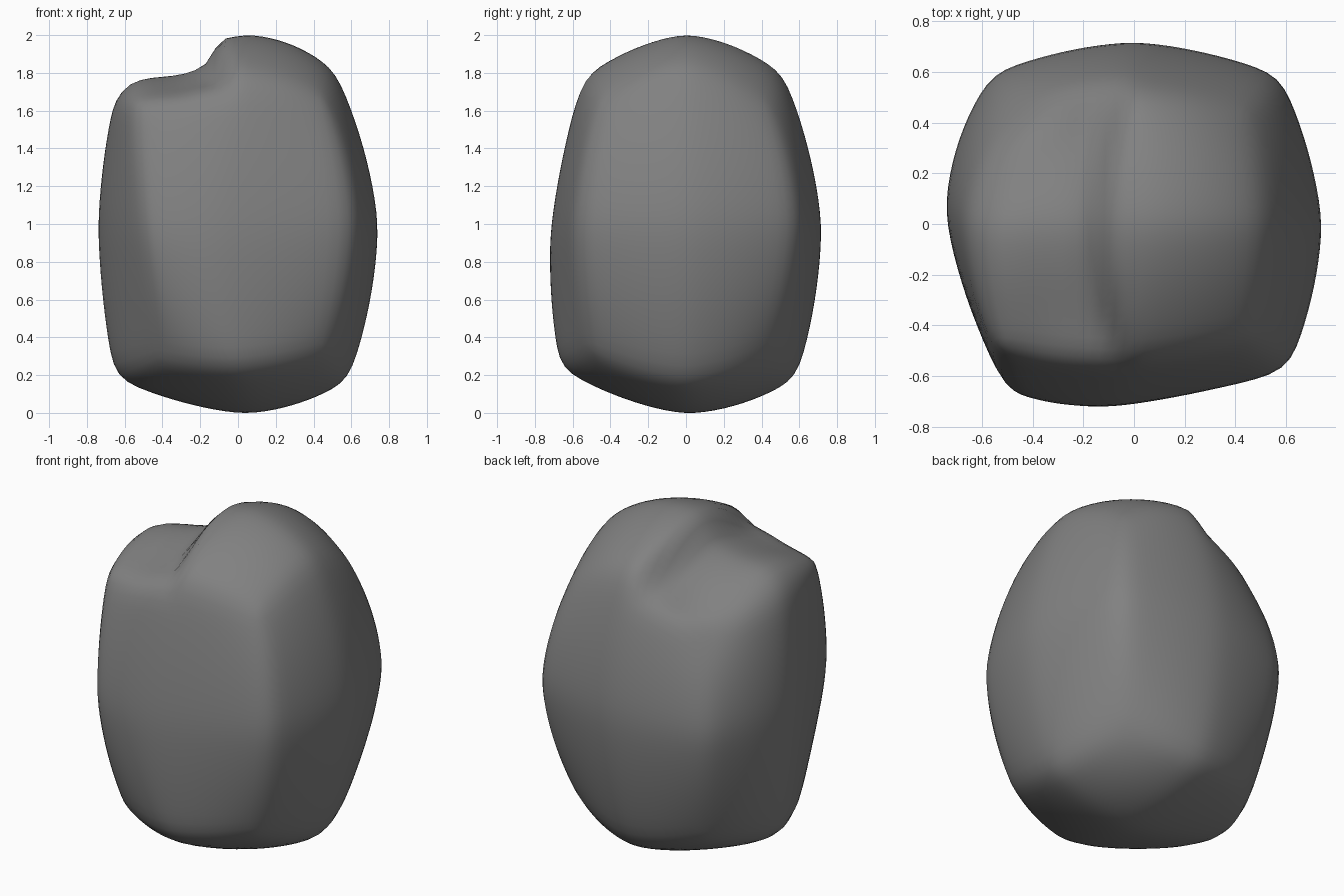
import bpy
import bmesh
from mathutils import Vector

default = bpy.data.objects.get("Cube")
if default:
    bpy.data.objects.remove(default, do_unlink=True)

# Control cage of the boulder: for each level, rows run front to back,
# and points in a row run from the right-hand wall (-x) to the left (+x)
BOTTOM = [
    [(-.41, -.51, .28), (0, -.67, .23), (.47, -.5, .32)],
    [(-.66, 0, .18), (.04, 0, -.012), (.59, 0, .17)],
    [(-.45, .46, .28), (0, .59, .18), (.44, .44, .33)],
]
MIDDLE = [
    [(-.5, -.66, .95), (-.1, -.72, .95), (.61, -.585, 1)],
    [(-.748, .05, 1), (0, 0, 1), (.748, 0, 1)],
    [(-.56, .6, .97), (0, .723, 1), (.58, .59, 1)],
]
TOP = [
    [(-.55, -.48, 1.67), (0, -.55, 1.78), (.46, -.45, 1.66)],
    [(-.64, 0, 1.75), (.04, 0, 2.013), (.52, 0, 1.81)],
    [(-.44, .43, 1.52), (0, .52, 1.8), (.45, .44, 1.62)],
]
CAGE = [BOTTOM, MIDDLE, TOP]


def weights(t):
    """Blend through three control points, slightly peaked at the middle one."""
    bend = .72 * t * t + .28 * abs(t)
    return ((bend - t) / 2, 1 - bend, (bend + t) / 2)


def cage_point(p):
    total = Vector((0, 0, 0))
    for level, wz in zip(CAGE, weights(p.z)):
        for row, wy in zip(level, weights(p.y)):
            for point, wx in zip(row, weights(p.x)):
                total += Vector(point) * (wx * wy * wz)
    return total


def ramp(low, high, value):
    t = min(max((value - low) / (high - low), 0), 1)
    return t * t * (3 - 2 * t)


# Boulder body: a finely divided cube bent onto the cage, then worn round
bm = bmesh.new()
bmesh.ops.create_cube(bm, size=2)
bmesh.ops.subdivide_edges(bm, edges=bm.edges[:], cuts=23, use_grid_fill=True)
for v in bm.verts:
    v.co = cage_point(v.co)
for _ in range(7):
    bmesh.ops.smooth_vert(bm, verts=bm.verts, factor=0.5,
                          use_axis_x=True, use_axis_y=True, use_axis_z=True)

# Curved step on the top, dropping to a lower shelf on the -x side
for v in bm.verts:
    x, y, z = v.co
    line = -.135 + .35 * y * y
    drop = 1 - ramp(line - .065, line + .065, x)
    along = max(0, 1 - (y / .6) ** 4)
    edge = .3 + .7 * ramp(-.6, -.25, x)
    v.co.z -= .12 * drop * along * edge * ramp(1.5, 1.75, z)

mesh = bpy.data.meshes.new("boulder")
bm.to_mesh(mesh)
bm.free()
for face in mesh.polygons:
    face.use_smooth = True
boulder = bpy.data.objects.new("boulder", mesh)
bpy.context.collection.objects.link(boulder)

# Rest the boulder on the floor
boulder.location.z = -min(v.co.z for v in mesh.vertices)

# Plain stone grey
stone = bpy.data.materials.new("stone_grey")
stone.use_nodes = True
grey = (.22, .22, .22, 1)
stone.diffuse_color = grey
stone.node_tree.nodes["Principled BSDF"].inputs["Base Color"].default_value = grey
mesh.materials.append(stone)
